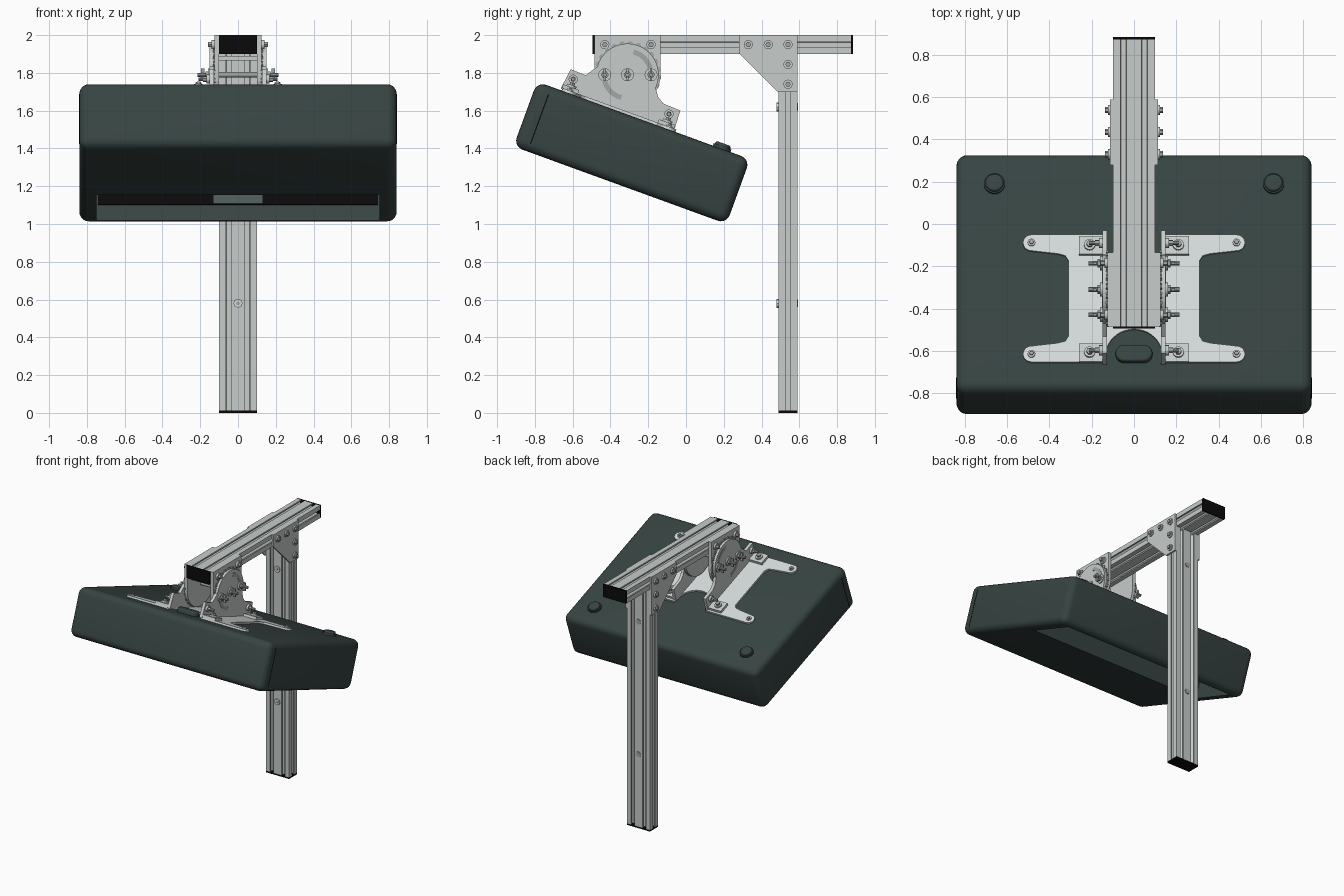
import bpy, bmesh
from math import pi, sin, cos, radians
from mathutils import Matrix

if "Cube" in bpy.data.objects:
    bpy.data.objects.remove(bpy.data.objects["Cube"])


def material(name, r, g, b):
    m = bpy.data.materials.new(name)
    m.use_nodes = True
    m.diffuse_color = (r, g, b, 1)
    m.node_tree.nodes["Principled BSDF"].inputs["Base Color"].default_value = (r, g, b, 1)
    return m


ALU = material("aluminium", .57, .61, .60)
PLATE = material("pale_plate", .66, .70, .70)
STEEL = material("steel", .36, .39, .38)
SHELL = material("dark_green_shell", .038, .058, .055)
TRIM = material("shell_trim", .075, .10, .098)
BLACK = material("black_plastic", .003, .003, .003)

I = Matrix.Identity(4)
# Profile drawn in y-z, pushed along x
SIDE = Matrix(((0, 0, 1, 0), (1, 0, 0, 0), (0, 1, 0, 0), (0, 0, 0, 1)))
# Profile drawn in x-z, pushed along -y
ALONG = Matrix.Rotation(pi / 2, 4, 'X')
# Frame of the tilted housing
TILT = Matrix.Translation((0, -.287, 1.377)) @ Matrix.Rotation(radians(-20), 4, 'X')
TOP = .1825


def prism(name, pts, a, b, mat, frame=I, bevel=0, smooth=False):
    """Push a 2D outline from depth a to depth b."""
    bm = bmesh.new()
    base = bm.faces.new([bm.verts.new((x, y, a)) for x, y in pts])
    ext = bmesh.ops.extrude_face_region(bm, geom=[base])
    bmesh.ops.translate(bm, vec=(0, 0, b - a),
                        verts=[v for v in ext["geom"] if isinstance(v, bmesh.types.BMVert)])
    bmesh.ops.recalc_face_normals(bm, faces=bm.faces)
    bm.transform(frame)
    bmesh.ops.recalc_face_normals(bm, faces=bm.faces)
    me = bpy.data.meshes.new(name)
    bm.to_mesh(me)
    bm.free()
    me.materials.append(mat)
    ob = bpy.data.objects.new(name, me)
    bpy.context.collection.objects.link(ob)
    bpy.ops.object.select_all(action='DESELECT')
    bpy.context.view_layer.objects.active = ob
    ob.select_set(True)
    if bevel:
        mod = ob.modifiers.new("round", 'BEVEL')
        mod.width, mod.segments, mod.limit_method = bevel, 5, 'ANGLE'
        bpy.ops.object.modifier_apply(modifier=mod.name)
    if smooth or bevel:
        bpy.ops.object.shade_smooth_by_angle(angle=radians(35))
    return ob


def arc(cx, cy, r, a0, a1, n=16):
    return [(cx + r * cos(radians(a0 + (a1 - a0) * i / n)),
             cy + r * sin(radians(a0 + (a1 - a0) * i / n))) for i in range(n + 1)]


def circle(cx, cy, r, n=20):
    return arc(cx, cy, r, 0, 360, n)[:-1]


def rect(x0, y0, x1, y1):
    return [(x0, y0), (x1, y0), (x1, y1), (x0, y1)]


def bolt(name, cx, cy, a, b, frame, r=.024):
    """Round washer and hex head standing off a face."""
    mid = a + (b - a) * .45
    prism(name + "_washer", circle(cx, cy, r), a, mid, ALU, frame, smooth=True)
    prism(name + "_head", circle(cx, cy, r * .6, 6), mid, b, STEEL, frame)


# ---- Slotted profile bars ----
def slotted_outline():
    """Double-width bar section with T-slots on every side."""
    def slot(c):
        return [(c - .014, 0), (c - .014, .010), (c - .026, .010), (c - .026, .019),
                (c - .012, .032), (c + .012, .032), (c + .026, .019), (c + .026, .010),
                (c + .014, .010), (c + .014, 0)]
    wide, narrow = slot(-.05) + slot(.05), slot(0)
    half = [(-.1, -.05)] + [(x, d - .05) for x, d in wide]
    half += [(.1, -.05)] + [(.1 - d, y) for y, d in narrow]
    return half + [(-x, -y) for x, y in half]


bar = slotted_outline()
cap = rect(-.1, -.05, .1, .05)
POST = Matrix.Translation((0, .54, 0))
BEAM = Matrix.Translation((0, 0, 1.95)) @ ALONG
prism("post", bar, .012, 1.9, ALU, POST)
prism("post_foot_cap", cap, 0, .012, BLACK, POST)
prism("beam", bar, -.873, .484, ALU, BEAM)
prism("beam_front_cap", cap, .484, .495, BLACK, BEAM)
prism("beam_back_cap", cap, -.885, -.873, BLACK, BEAM)
for z in (.58, 1.62):
    prism("post_nut", circle(0, z, .024, 8), -.492, -.480, PLATE, ALONG)
    prism("post_nut_hole", circle(0, z, .010, 8), -.481, -.478, STEEL, ALONG)
    prism("post_back_screw", circle(0, z, .02), -.594, -.575, STEEL, ALONG, smooth=True)

# ---- Tilted housing ----
body = prism("housing", rect(-.84, -.60, .84, .60), -TOP, TOP, SHELL, TILT, bevel=.05)
cutter = prism("recess_cutter", rect(-.75, .15, .75, .55), -.3, -.03, SHELL, TILT)
cutter.hide_render = True
mod = body.modifiers.new("recess", 'BOOLEAN')
mod.operation, mod.solver, mod.object = 'DIFFERENCE', 'EXACT', cutter
bpy.context.view_layer.objects.active = body
bpy.ops.object.modifier_apply(modifier=mod.name)
bpy.data.objects.remove(cutter)
REAR_WALL = TILT @ ALONG
prism("recess_slot", rect(-.74, -.095, .74, -.031), -.549, -.543, BLACK, REAR_WALL)
prism("recess_label", rect(-.13, -.090, .13, -.040), -.543, -.539, TRIM, REAR_WALL)
prism("recess_ceiling", rect(-.745, .155, .745, .545), -.037, -.031, BLACK, TILT)
for s in (1, -1):
    prism("side_seam", rect(-.523, -.14, -.517, .14), s * .839, s * .841, BLACK, TILT @ SIDE)
    prism("round_button_rim", circle(s * .66, .44, .050, 28), TOP - .01, TOP + .014, SHELL,
          TILT, smooth=True)
    prism("round_button", circle(s * .66, .44, .043, 28), TOP, TOP + .03, SHELL, TILT, bevel=.012)
oval = arc(.045, -.42, .042, -90, 90) + arc(-.045, -.42, .042, 90, 270)
prism("cable_gland", oval, TOP - .01, TOP + .035, SHELL, TILT, bevel=.012)

# ---- Mounting plate with four arms ----
quarter = arc(0, .29, .135, -90, 0, 10) + [(.135, .32)]
quarter += arc(.485, .28, .04, 90, -90, 10) + [(.36, .225), (.325, .215), (.31, .19)]
right = quarter + [(x, -y) for x, y in reversed(quarter)]
outline = right + [(-x, y) for x, y in right[-2:0:-1]]
prism("mounting_plate", [(x, y - .14) for x, y in outline], TOP, TOP + .014, PLATE, TILT)
for x in (-.485, .485):
    for y in (-.42, .14):
        bolt("plate_bolt", x, y, TOP + .014, TOP + .03, TILT, .018)

# ---- Tilt hinge, one set on each side ----
HY, HZ = -.31, 1.79
hanger = [(-.135, 2), (-.485, 2)] + arc(HY, HZ, .175, 180, 360)
lower = [(-.47, .19), (.17, .19), (.165, .298), (.068, .302), (.03, .325)]
lower += arc(-.163, .380, .165, -5, 185, 24) + [(-.355, .325), (-.37, .302), (-.455, .305)]
for s in (1, -1):
    prism("hinge_hanger", hanger, s * .1, s * .125, ALU, SIDE)
    prism("hinge_bracket", lower, s * .127, s * .150, ALU, TILT @ SIDE)
    # Toothed adjuster between the plates
    teeth = []
    for i in range(48):
        teeth += arc(HY, HZ, .178 if i % 2 else .168, i * 7.5, i * 7.5 + 5, 1)
    prism("toothed_disc", teeth, s * .118, s * .132, STEEL, SIDE)
    # Curved slots
    for a in (0, 180):
        ring = arc(HY, HZ, .138, a + 10, a + 75) + arc(HY, HZ, .112, a + 75, a + 10)
        prism("curved_slot", ring, s * .149, s * .152, STEEL, SIDE)
    # Wing bolts through the disc
    for y in (-.43, HY, -.185):
        bolt("hinge_bolt", y, HZ, s * .150, s * .172, SIDE, .034)
        prism("hinge_stud", circle(y, HZ, .011, 10), s * .17, s * .215, STEEL, SIDE)
        prism("hinge_wing", rect(y - .006, HZ - .032, y + .006, HZ + .032),
              s * .178, s * .195, STEEL, SIDE)
    for y in (-.43, -.185):
        bolt("hanger_bolt", y, 1.95, s * .125, s * .158, SIDE)
    # Feet fixing the bracket to the plate
    for y in (-.42, .12):
        prism("bracket_foot", rect(s * .145, y - .045, s * .26, y + .045),
              TOP + .014, TOP + .034, ALU, TILT)
        bolt("foot_bolt", s * .21, y, TOP + .034, TOP + .06, TILT, .026)
        bolt("ear_bolt", y - .005, .26, s * .15, s * .185, TILT @ SIDE)
        prism("ear_stud", circle(y - .005, .26, .010, 10), s * .18, s * .21, STEEL, TILT @ SIDE)

# Cross bars joining the hinge sides
prism("front_cross_bar", rect(-.44, 1.865, -.38, 1.89), -.11, .11, ALU, SIDE)
prism("hinge_axle", circle(HY, HZ, .014), -.12, .12, STEEL, SIDE, smooth=True)

# ---- Corner gussets between post and beam ----
gusset = [(.28, 2), (.28, 1.905), (.485, 1.70), (.59, 1.70), (.59, 2)]
for s in (1, -1):
    prism("corner_gusset", gusset, s * .1, s * .114, ALU, SIDE)
    for y, z in ((.33, 1.95), (.435, 1.95), (.54, 1.95), (.54, 1.845), (.54, 1.74)):
        bolt("gusset_bolt", y, z, s * .114, s * .136, SIDE)
